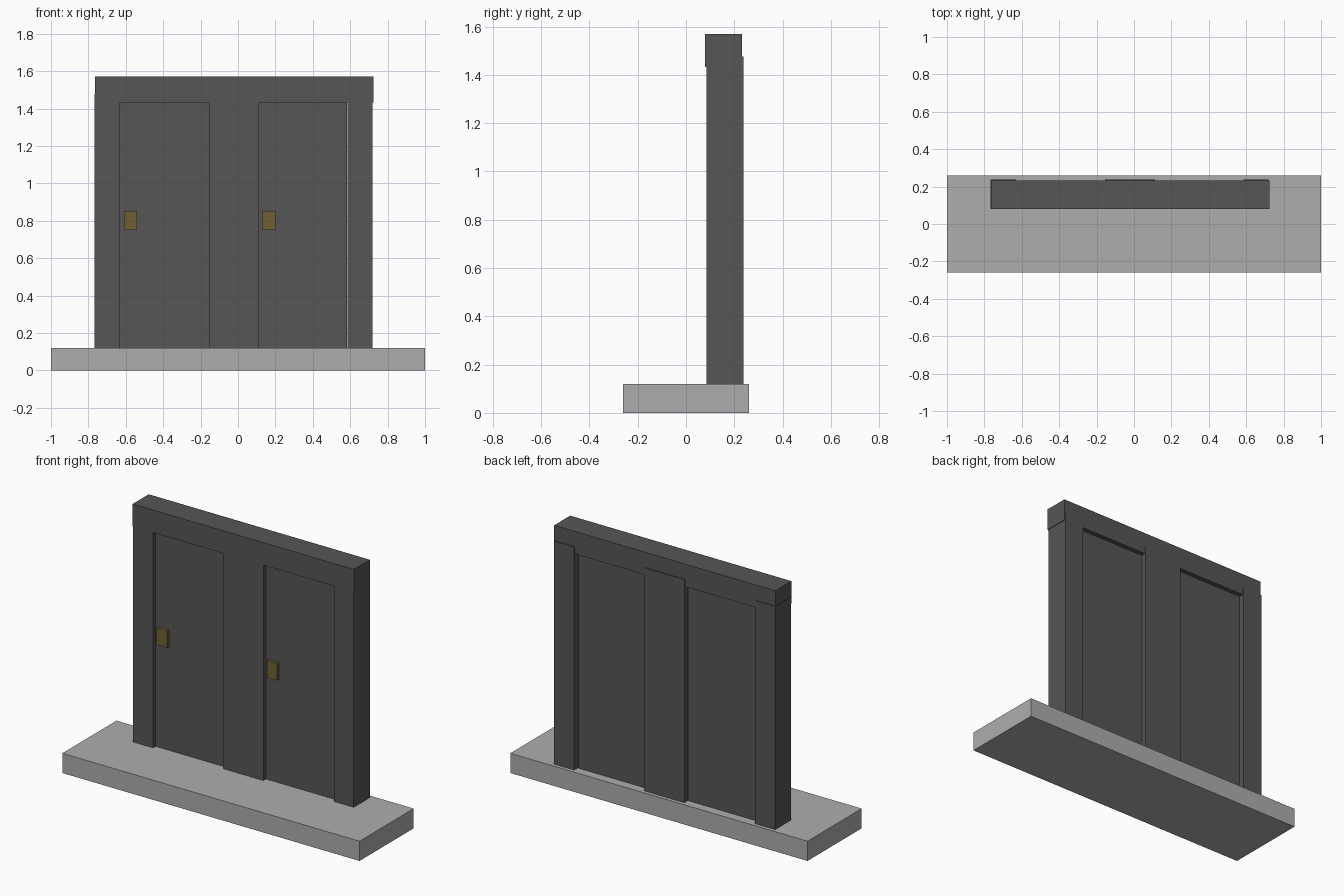
import bpy
import bmesh

if "Cube" in bpy.data.objects:
    bpy.data.objects.remove(bpy.data.objects["Cube"])


def material(name, rgb):
    m = bpy.data.materials.new(name)
    m.diffuse_color = (*rgb, 1.0)
    m.use_nodes = True
    m.node_tree.nodes["Principled BSDF"].inputs["Base Color"].default_value = m.diffuse_color
    return m


STONE = material("light_grey_stone", (0.42, 0.42, 0.42))
DARK = material("dark_grey_metal", (0.093, 0.093, 0.093))
BRASS = material("dull_brass", (0.17, 0.118, 0.036))


def box(name, x, y, z, mat):
    """Axis-aligned box from (min, max) ranges."""
    bm = bmesh.new()
    bmesh.ops.create_cube(bm, size=1.0)
    for v in bm.verts:
        v.co = [r[0] if c < 0 else r[1] for c, r in zip(v.co, (x, y, z))]
    mesh = bpy.data.meshes.new(name)
    bm.to_mesh(mesh)
    bm.free()
    mesh.materials.append(mat)
    ob = bpy.data.objects.new(name, mesh)
    bpy.context.collection.objects.link(ob)
    return ob


# Floor slab
box("base_slab", (-1, 1), (-0.26, 0.26), (0, 0.12), STONE)

# Upright posts
for name, x in (("left_post", (-0.767, -0.631)),
                ("middle_post", (-0.155, 0.112)),
                ("right_post", (0.586, 0.72))):
    box(name, x, (0.084, 0.238), (0.12, 1.477), DARK)

# Lintel, slightly offset forward of the posts
box("lintel", (-0.764, 0.724), (0.079, 0.233), (1.433, 1.57), DARK)

# Recessed doors with a handle plate near the left edge of each
for side, x0, x1, hx in (("left", -0.631, -0.155, -0.61),
                         ("right", 0.112, 0.582, 0.131)):
    box(side + "_door", (x0, x1), (0.109, 0.204), (0.12, 1.45), DARK)
    box(side + "_handle", (hx, hx + 0.069), (0.09, 0.112), (0.75, 0.853), BRASS)
